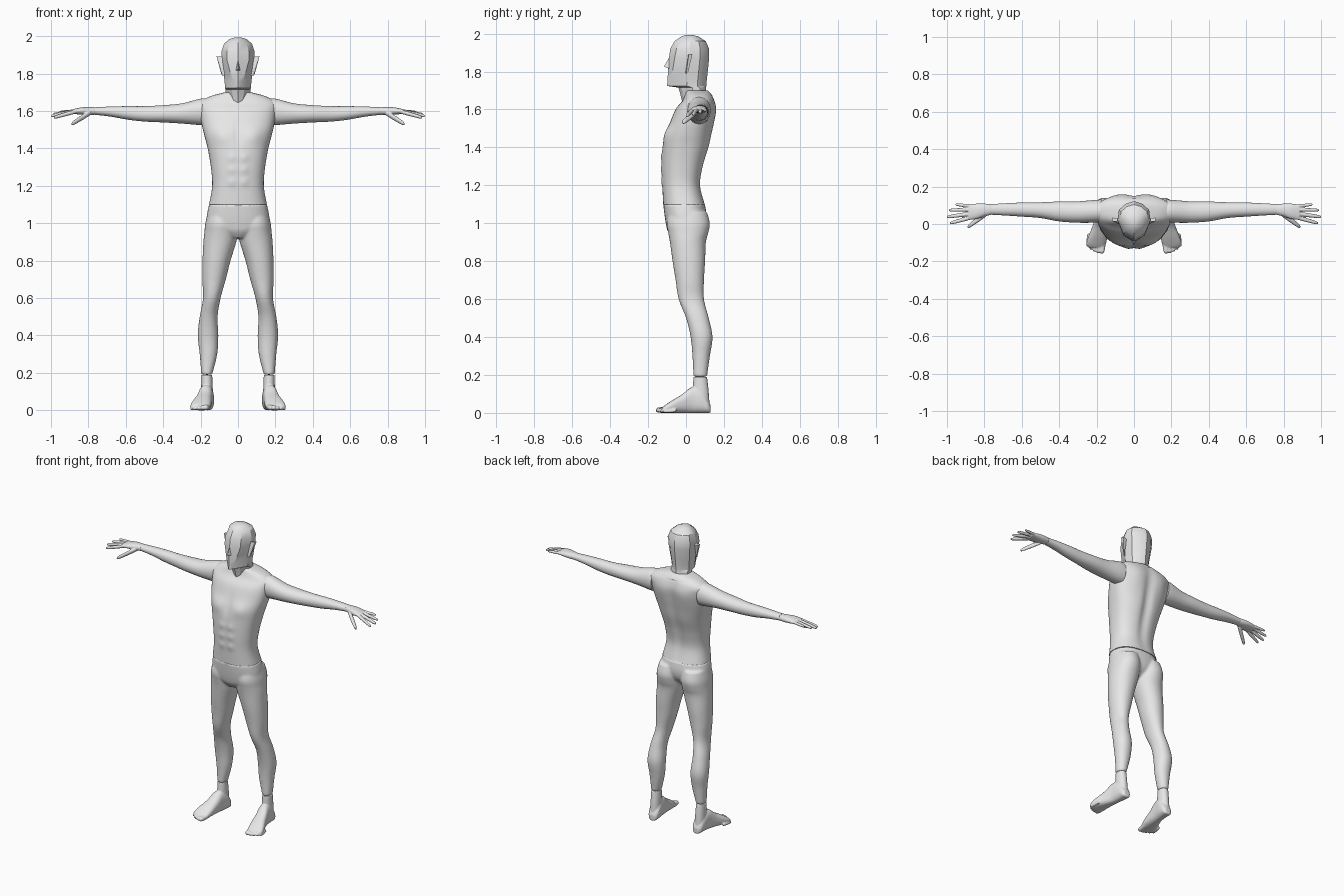
import bpy, bmesh, math
from mathutils import Vector

X, Y, Z = Vector((1, 0, 0)), Vector((0, 1, 0)), Vector((0, 0, 1))
clay = bpy.data.materials.new("clay grey")
clay.diffuse_color = (0.8, 0.8, 0.8, 1)


def spline(keys, steps):
    """Catmull-Rom interpolation of key tuples."""
    out = []
    for i in range(len(keys) - 1):
        p = [keys[max(i - 1, 0)], keys[i], keys[i + 1], keys[min(i + 2, len(keys) - 1)]]
        for k in range(steps):
            t = k / steps
            out.append([0.5 * (2 * b + (c - a) * t + (2 * a - 5 * b + 4 * c - d) * t * t
                               + (3 * b - a - 3 * c + d) * t ** 3) for a, b, c, d in zip(*p)])
    return out + [list(keys[-1])]


def skin(bm, rings):
    """Join rings of points into a closed tube."""
    vs = [[bm.verts.new(p) for p in r] for r in rings]
    n = len(vs[0])
    for r, s in zip(vs, vs[1:]):
        for i in range(n):
            bm.faces.new((r[i], r[(i + 1) % n], s[(i + 1) % n], s[i]))
    bm.faces.new(vs[0])
    bm.faces.new(vs[-1])


def loft(bm, keys, u, v, n=2.0, steps=5, seg=32):
    """Keys: centre x, y, z, half size along u, half size along v."""
    rings = []
    for x, y, z, a, b in spline(keys, steps):
        ring = []
        for i in range(seg):
            t = 2 * math.pi * i / seg
            c, s = math.cos(t), math.sin(t)
            ring.append(Vector((x, y, z)) + u * a * math.copysign(abs(c) ** (2 / n), c)
                        + v * b * math.copysign(abs(s) ** (2 / n), s))
        rings.append(ring)
    skin(bm, rings)


def hull(bm, pts):
    vs = [bm.verts.new(p) for p in pts]
    bmesh.ops.convex_hull(bm, input=vs)


def finish(name, bm, mirror=False, voxel=0, angle=50, smooth=3):
    bmesh.ops.recalc_face_normals(bm, faces=bm.faces)
    me = bpy.data.meshes.new(name)
    bm.to_mesh(me)
    bm.free()
    me.materials.append(clay)
    me.shade_smooth()
    me.set_sharp_from_angle(angle=math.radians(angle))
    ob = bpy.data.objects.new(name, me)
    bpy.context.collection.objects.link(ob)
    if voxel:
        m = ob.modifiers.new("fuse", 'REMESH')
        m.mode, m.voxel_size, m.use_smooth_shade = 'VOXEL', voxel, True
        m = ob.modifiers.new("soften", 'SMOOTH')
        m.factor, m.iterations = 0.5, smooth
    if mirror:
        m = ob.modifiers.new("mirror", 'MIRROR')
        m.use_mirror_merge = False
    return ob


def upright(rows):
    """Rows z, half width, front y, back y -> loft keys."""
    return [(0, (f + b) / 2, z, w, (b - f) / 2) for z, w, f, b in rows]


# Torso, with chest, belly and spine relief
bm = bmesh.new()
loft(bm, upright([(1.10, .155, -.12, .10), (1.2, .138, -.125, .077), (1.3, .145, -.128, .092),
                  (1.4, .162, -.124, .122), (1.47, .18, -.108, .137), (1.53, .194, -.085, .148),
                  (1.6, .204, -.055, .157), (1.645, .204, -.02, .15), (1.678, .15, -.005, .135),
                  (1.70, .07, .0, .115)]), X, Y, 2.4, 8, 96)


def bump(x, z, cx, cz, rx, rz):
    return math.exp(-((abs(x) - cx) / rx) ** 2 - ((z - cz) / rz) ** 2)


for v in bm.verts:
    x, y, z = v.co
    if 1.105 < z < 1.67:
        if y < -.02:
            v.co.y -= .012 * bump(x, z, .085, 1.47, .05, .045) - .007 * bump(x, z, 0, 1.47, .012, .08)
            for cz in (1.22, 1.285, 1.35):
                v.co.y -= .006 * bump(x, z, .032, cz, .022, .022)
        elif y > .04:
            v.co.y -= .016 * bump(x, z, 0, 1.42, .03, .22)
            v.co.y += .006 * bump(x, z, .09, 1.58, .05, .07)
finish("torso", bm)

# Hips and legs fused
bm = bmesh.new()
loft(bm, upright([(1.10, .155, -.12, .10), (1.04, .167, -.113, .108), (.99, .165, -.105, .098),
                  (.955, .12, -.095, .07), (.92, .04, -.07, .03)]), X, Y, 2.3)
for s in (1, -1):
    loft(bm, [(s * cx, cy, z, a, b) for z, cx, cy, a, b in (
        (1.06, .086, .01, .075, .10), (1.0, .09, .012, .085, .114), (.95, .092, .012, .088, .106),
        (.9, .097, .01, .088, .095), (.8, .115, .015, .075, .086), (.7, .128, .02, .063, .075),
        (.6, .14, .028, .047, .067), (.5, .157, .06, .048, .06), (.4, .16, .082, .055, .058),
        (.3, .158, .08, .047, .046), (.19, .167, .075, .029, .036))], X, Y, 2.1)
finish("legs", bm, voxel=.007, smooth=5)

# Arms
bm = bmesh.new()
loft(bm, [(.17, .068, 1.595, .062, .072), (.205, .068, 1.595, .061, .07), (.3, .064, 1.587, .057, .054),
          (.4, .067, 1.585, .053, .046), (.5, .074, 1.585, .042, .041), (.59, .077, 1.59, .038, .036),
          (.68, .078, 1.597, .033, .027), (.765, .078, 1.60, .028, .02)], Y, Z, 2.1)
finish("arms", bm, mirror=True)

# Hands: palm, four fingers, thumb
bm = bmesh.new()
loft(bm, [(.762, .077, 1.60, .028, .02), (.8, .075, 1.60, .034, .021),
          (.84, .068, 1.60, .041, .019), (.885, .063, 1.597, .041, .012)], Y, Z, 2.2)
for base, tip, r in (((.86, .095, 1.60), (.955, .104, 1.595), .009),
                     ((.87, .077, 1.60), (.99, .074, 1.583), .010),
                     ((.87, .055, 1.60), (1.0, .038, 1.573), .011),
                     ((.87, .035, 1.597), (.985, .004, 1.565), .011),
                     ((.79, .055, 1.592), (.89, -.016, 1.53), .015)):
    b, t = Vector(base), Vector(tip)
    loft(bm, [(*b.lerp(t, f), r * k, r * k) for f, k in
              ((0, 1), (.4, 1), (.75, .9), (.94, .7), (1, .3))], Y, Z, 2, 3, 14)
finish("hands", bm, mirror=True, voxel=.0032, smooth=2)

# Feet: ankle, sole and toes
bm = bmesh.new()
loft(bm, [(.167, .075, .19, .029, .036), (.166, .077, .12, .031, .042),
          (.166, .077, .04, .033, .048)], X, Y, 2.1)
loft(bm, [(x, y, h / 2, w, h / 2) for y, x, w, h in (
    (.13, .164, .018, .04), (.115, .164, .033, .07), (.08, .166, .038, .12), (.03, .172, .038, .135),
    (-.02, .182, .043, .098), (-.07, .194, .051, .068), (-.105, .202, .052, .045),
    (-.125, .203, .042, .03))], X, Z, 2.5)
for i in range(5):
    x, y, r = .170 + .019 * i, -.14 + .0024 * i * i, .0155 - .0016 * i
    loft(bm, [(x - .006, y + .05, r + .004, r, r), (x, y + .01, r, r, r),
              (x + .002, y - .01, r, r * .85, r * .85), (x + .003, y - .018, r * .9, r * .4, r * .4)], X, Z, 2, 4, 16)
finish("feet", bm, mirror=True, voxel=.0045, smooth=2)

# Head and neck: faceted, with wedge-shaped face
bm = bmesh.new()
rings = []
for z, f, wf, ys, w, b in (
        (1.64, -.02, .02, -.01, .045, .11), (1.69, -.032, .03, -.018, .066, .107),
        (1.715, -.04, .034, -.025, .067, .106), (1.724, -.10, .011, -.09, .069, .107),
        (1.76, -.097, .026, -.08, .072, .11), (1.81, -.095, .042, -.07, .079, .116),
        (1.87, -.09, .058, -.06, .086, .122), (1.92, -.083, .058, -.05, .088, .122),
        (1.96, -.06, .046, -.035, .075, .104), (1.985, -.025, .028, -.01, .045, .065),
        (1.993, 0, .01, .005, .018, .035)):
    half = [(wf, ys), (w, f + .5 * (b - f)), (w * .92, f + .77 * (b - f)), (w * .52, b - .07 * (b - f))]
    rings.append([(0, f, z)] + [(x, y, z) for x, y in half] + [(0, b, z)]
                 + [(-x, y, z) for x, y in reversed(half)])
skin(bm, rings)
finish("head", bm, angle=28)

# Nose
bm = bmesh.new()
hull(bm, [(0, -.088, 1.875), (0, -.117, 1.826), (.013, -.085, 1.815), (-.013, -.085, 1.815), (0, -.07, 1.85)])
finish("nose", bm, angle=20)

# Ears
bm = bmesh.new()
hull(bm, [(.07, -.004, 1.79), (.07, .012, 1.89), (.084, .002, 1.79), (.115, .014, 1.893),
          (.115, .034, 1.893), (.08, .03, 1.885), (.09, .012, 1.80)])
finish("ears", bm, mirror=True, angle=20)
